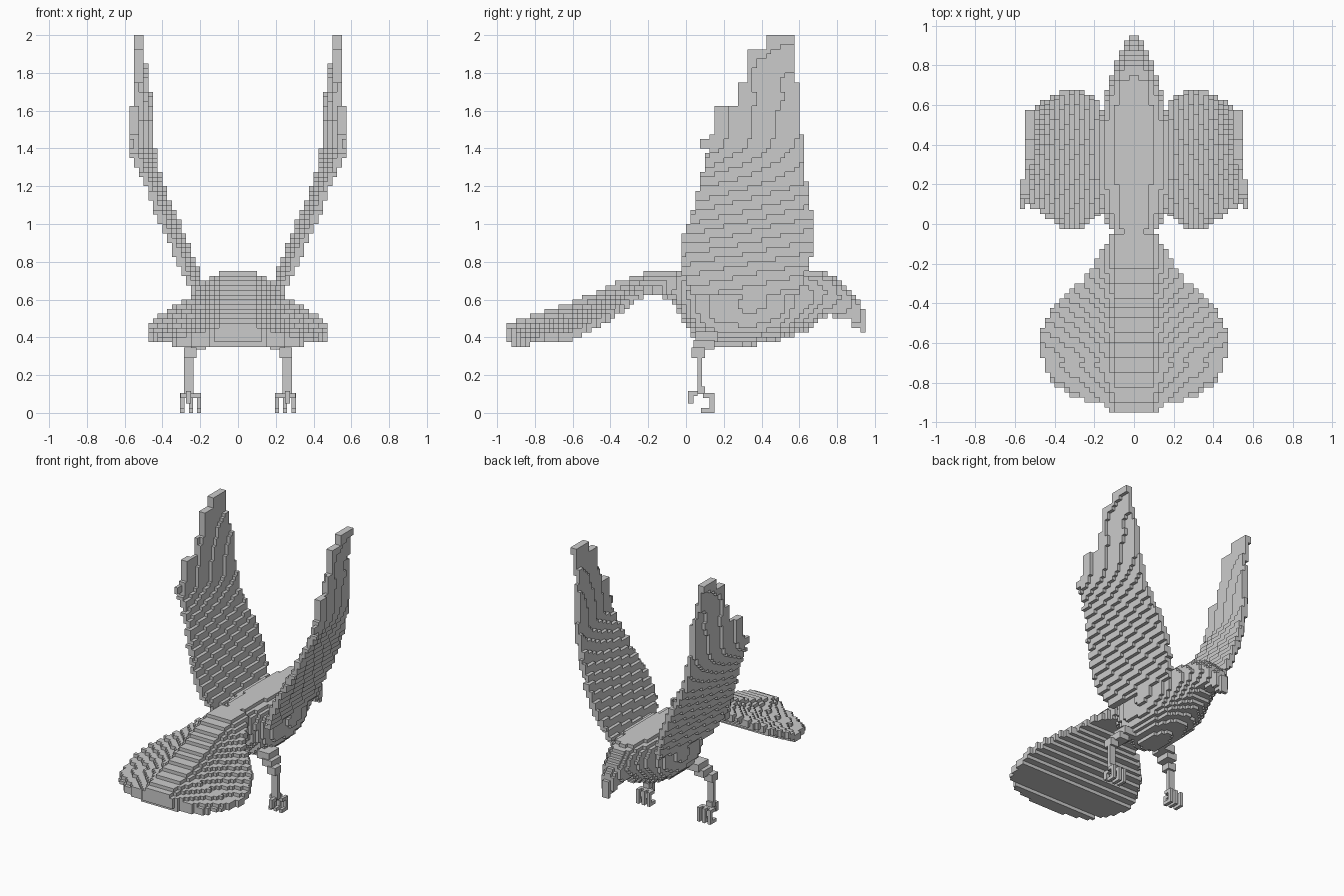
import bpy, bmesh
from mathutils import Vector

if "Cube" in bpy.data.objects:
    bpy.data.objects.remove(bpy.data.objects["Cube"])

H = 0.025            # voxel size
filled = set()       # every voxel used so far


def lookup(table, t):
    """Linear interpolation of the rows (t, a, b, ...) at t; None outside."""
    if t < table[0][0] or t > table[-1][0]:
        return None
    for p, q in zip(table, table[1:]):
        if t <= q[0]:
            f = (t - p[0]) / max(q[0] - p[0], 1e-6)
            return [a + (b - a) * f for a, b in zip(p[1:], q[1:])]


def cells_of(test, box):
    """Grid cells whose centre passes the test inside a box."""
    (x0, x1), (y0, y1), (z0, z1) = [(round(a / H), round(b / H)) for a, b in box]
    return {(i, j, k) for i in range(x0, x1) for j in range(y0, y1) for k in range(z0, z1)
            if test((i + .5) * H, (j + .5) * H, (k + .5) * H)}


def finish(name, bm):
    me = bpy.data.meshes.new(name)
    bm.to_mesh(me)
    bm.free()
    bpy.context.collection.objects.link(bpy.data.objects.new(name, me))


def voxel_part(name, cells):
    """Outer faces of a set of voxels."""
    cells = cells - filled
    filled.update(cells)
    bm = bmesh.new()
    verts = {}

    def vert(c):
        if c not in verts:
            verts[c] = bm.verts.new(Vector(c) * H)
        return verts[c]
    for c in sorted(cells):
        for axis in range(3):
            for side in (0, 1):
                n = list(c)
                n[axis] += 2 * side - 1
                if tuple(n) in cells:
                    continue
                u, v = (axis + 1) % 3, (axis + 2) % 3
                ring = []
                for a, b in ((0, 0), (1, 0), (1, 1), (0, 1)):
                    p = list(c)
                    p[axis] += side
                    p[u] += a
                    p[v] += b
                    ring.append(vert(tuple(p)))
                bm.faces.new(ring if side else ring[::-1])
    finish(name, bm)


# Body, head and hooked beak: y, top, bottom, half width
BODY = [(-.2, .75, .64, .07), (-.06, .75, .58, .10), (0, .75, .46, .13), (.06, .75, .38, .17),
        (.15, .75, .345, .2), (.35, .75, .36, .22), (.5, .75, .385, .205), (.56, .755, .41, .17),
        (.65, .757, .44, .145), (.7, .755, .48, .125), (.75, .735, .515, .11), (.82, .705, .5, .085),
        (.86, .665, .49, .07), (.9, .61, .44, .05), (.95, .53, .425, .03)]


def in_body(x, y, z):
    row = lookup(BODY, y)
    if not row:
        return False
    top, bottom, half = row
    mid = bottom + .58 * (top - bottom)
    v = (z - mid) / (top - mid if z > mid else mid - bottom)
    return abs(x / half) ** 2.2 + abs(v) ** 2.2 < 1


# Fanned tail: y, half width, underside z, ridge z
TAIL = [(-.95, .1, .375, .47), (-.91, .16, .36, .485), (-.87, .31, .36, .5), (-.8, .41, .365, .525),
        (-.7, .455, .37, .555), (-.6, .485, .385, .59), (-.5, .45, .435, .63),
        (-.42, .41, .48, .665), (-.36, .36, .52, .69), (-.28, .25, .58, .72),
        (-.2, .2, .625, .75), (-.06, .12, .64, .75)]


def in_tail(x, y, z):
    row = lookup(TAIL, y)
    if not row or abs(x) > row[0]:
        return False
    half, bottom, ridge = row
    top = ridge - .25 * max(0, abs(x) - .1) ** .5 * (1 if y > -.7 else .85)
    return bottom < z < max(top, bottom + .03)


# Raised wing, seen from the side: z, trailing y, leading y
WING = [(.62, .03, .58), (.7, 0, .62), (.8, -.035, .66), (.94, -.035, .67), (.95, 0, .67),
        (1.05, .03, .67), (1.2, .07, .64), (1.34, .1, .63), (1.39, .125, .62), (1.4, .08, .62),
        (1.46, .08, .62), (1.465, .15, .61), (1.625, .15, .6), (1.63, .28, .6), (1.74, .28, .6),
        (1.745, .33, .58), (1.93, .32, .575), (1.935, .43, .575), (2, .43, .575)]
# Wing, seen from the front: z, inner x at the leading edge, lean towards the trailing edge
BEND = [(.6, .15, .08), (.7, .185, .08), (.8, .225, .08), (1, .305, .1), (1.2, .39, .11),
        (1.4, .437, .2), (1.6, .447, .2), (1.77, .468, .15), (1.9, .495, .06), (2, .511, 0)]


def in_wing(x, y, z):
    trail, lead = lookup(WING, z)
    if not trail < y < lead:
        return False
    inner, lean = lookup(BEND, z)
    inner += lean * (lead - y)
    return inner < abs(x) < inner + (.042 if z < 1.7 else .034)


voxel_part("body_and_head", cells_of(in_body, ((-.25, .25), (-.2, .95), (.3, .8))))
voxel_part("tail_fan", cells_of(in_tail, ((-.55, .55), (-.95, -.05), (.3, .8))))
wing = cells_of(in_wing, ((.1, .65), (-.1, .7), (.625, 2)))
voxel_part("wing_right", wing)
voxel_part("wing_left", {(-1 - i, j, k) for i, j, k in wing})

# Legs: thigh, knee, shank, foot, back claw (x0, x1, y0, y1, z0, z1)
LEG = [(.12, .22, .05, .17, .375, .43), (.17, .25, .04, .15, .335, .385),
       (.22, .285, .03, .1, .29, .345), (.235, .285, .06, .085, .12, .29),
       (.235, .285, .06, .1, .1, .14), (.25, .275, .01, .06, .09, .115),
       (.25, .275, .01, .04, .05, .09), (.195, .305, .09, .12, .08, .105)]
# Three curled front toes
for x in (.195, .237, .283):
    LEG += [(x, x + .023, .1, .15, .08, .105), (x, x + .023, .125, .15, .02, .08),
            (x, x + .023, .08, .15, 0, .025)]
for name, s in (("leg_right", 1), ("leg_left", -1)):
    bm = bmesh.new()
    for x0, x1, y0, y1, z0, z1 in LEG:
        for v in bmesh.ops.create_cube(bm, size=1)["verts"]:
            v.co = Vector((s * (x0 + x1) / 2 + v.co.x * (x1 - x0),
                           (y0 + y1) / 2 + v.co.y * (y1 - y0),
                           (z0 + z1) / 2 + v.co.z * (z1 - z0)))
    finish(name, bm)
